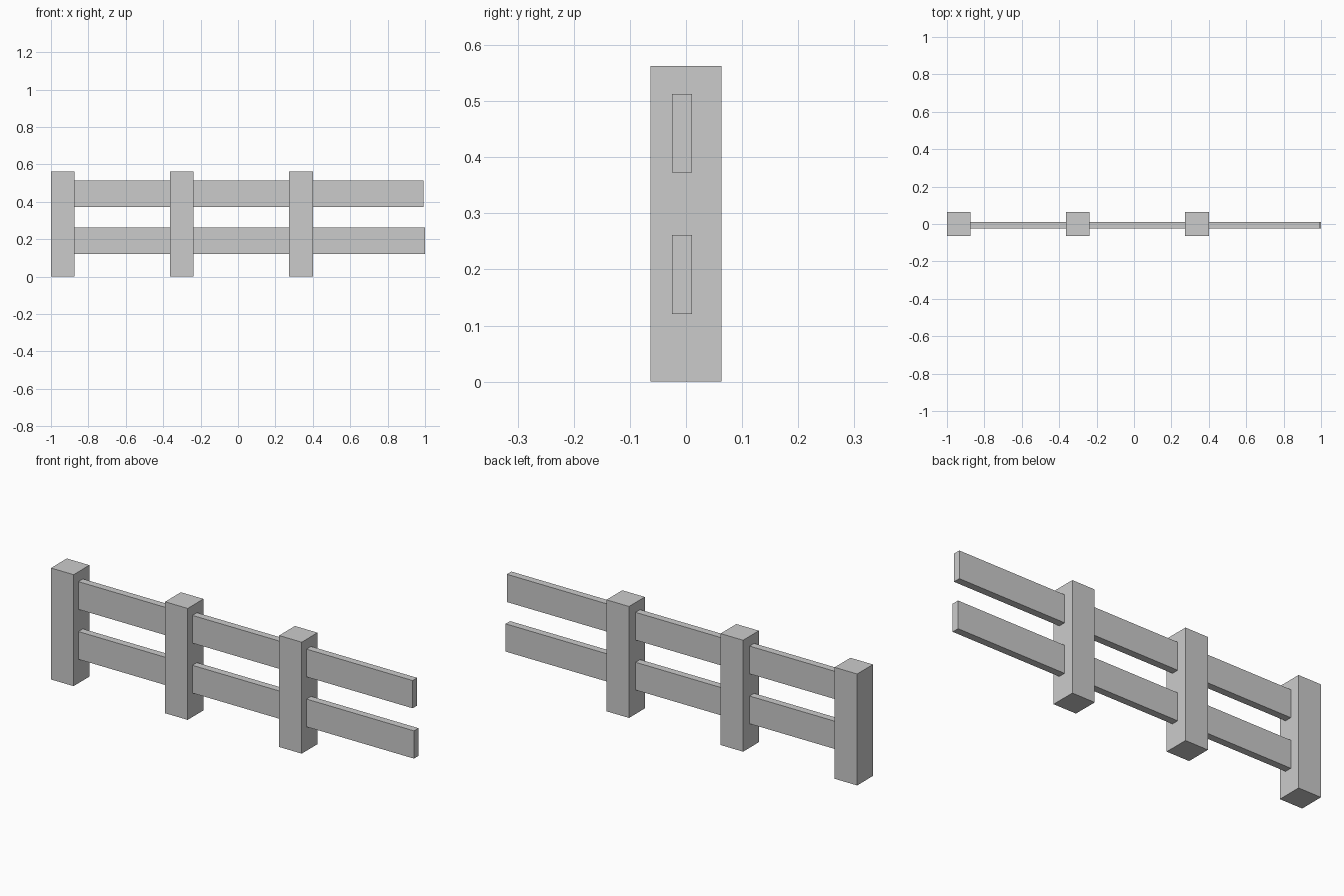
import bpy

if "Cube" in bpy.data.objects:
    bpy.data.objects.remove(bpy.data.objects["Cube"])


def box(name, x, y, z):
    """Add a box spanning the given (min, max) ranges."""
    lo, hi = zip(x, y, z)
    bpy.ops.mesh.primitive_cube_add(
        size=1, location=[(a + b) / 2 for a, b in zip(lo, hi)])
    obj = bpy.context.object
    obj.name = name
    obj.scale = [b - a for a, b in zip(lo, hi)]
    bpy.ops.object.transform_apply(location=False, rotation=False, scale=True)
    return obj


# Square posts, evenly spaced
POST = 0.126
for i in range(3):
    left = -1 + i * 0.637
    box(f"post_{i + 1}", (left, left + POST), (-POST / 2, POST / 2), (0, 0.5625))

# Horizontal rails running through the posts, open at the right end
RAIL_Y = (-0.025, 0.011)
box("lower_rail", (-0.94, 1.0), RAIL_Y, (0.121, 0.261))
box("upper_rail", (-0.94, 0.993), RAIL_Y, (0.373, 0.513))
